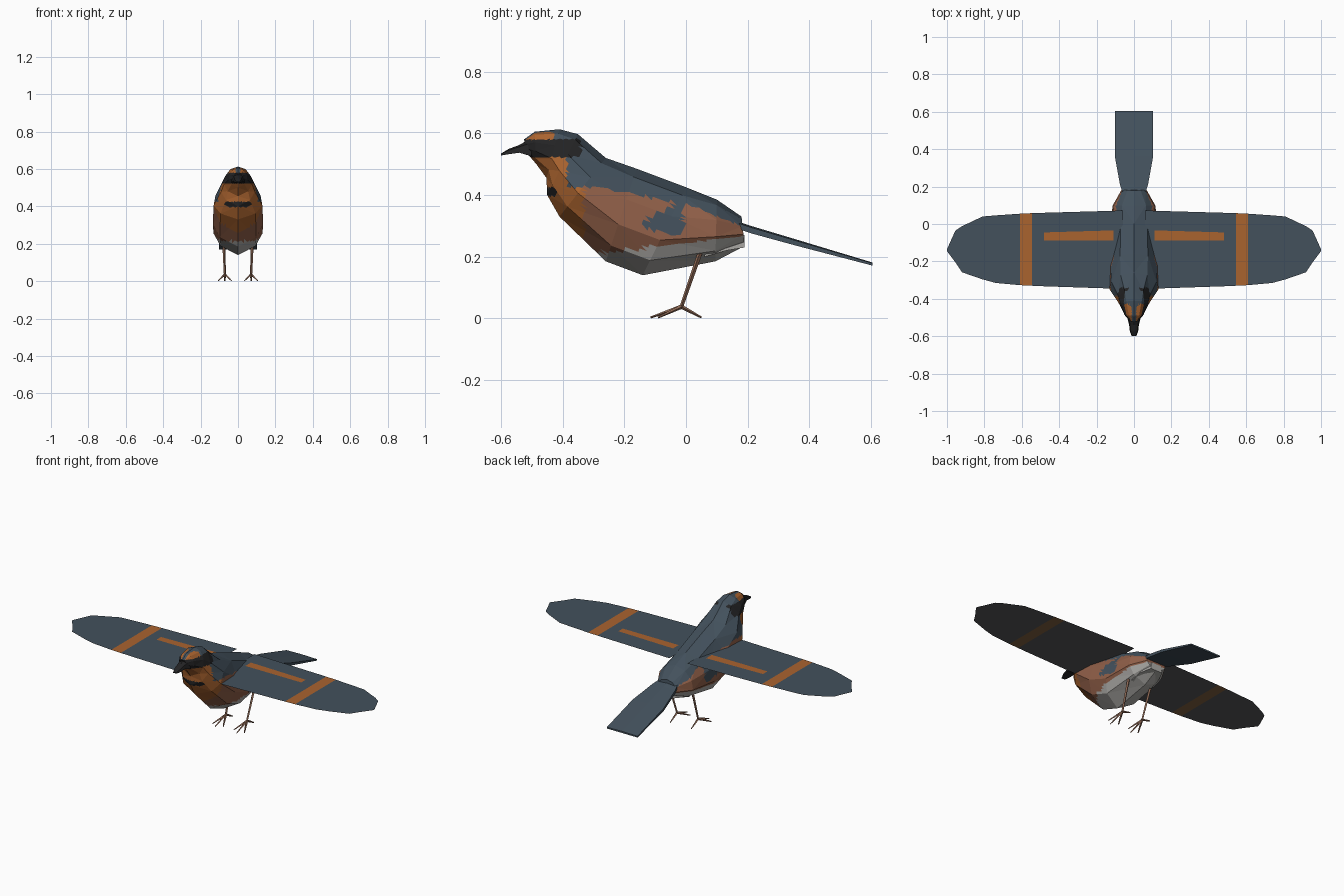
import bpy, bmesh, math
from mathutils import Vector

if "Cube" in bpy.data.objects:
    bpy.data.objects.remove(bpy.data.objects["Cube"])


def material(name, rgb):
    m = bpy.data.materials.new(name)
    m.diffuse_color = (*rgb, 1)
    m.use_nodes = True
    m.node_tree.nodes["Principled BSDF"].inputs["Base Color"].default_value = m.diffuse_color
    return m


BLUE = material("slate blue", (0.056, 0.082, 0.108))
ORANGE = material("orange", (0.40, 0.125, 0.028))
RUST = material("rust brown", (0.28, 0.115, 0.065))
BLACK = material("black", (0.017, 0.017, 0.018))
WHITE = material("pale grey", (0.42, 0.41, 0.39))
LEG = material("leg brown", (0.27, 0.14, 0.09))
GREY = material("wing underside grey", (0.09, 0.09, 0.095))
OLIVE = material("underside stripe brown", (0.22, 0.12, 0.05))


def make(name, bm, mats, recalc=True):
    if recalc:
        bmesh.ops.recalc_face_normals(bm, faces=bm.faces)
    me = bpy.data.meshes.new(name)
    bm.to_mesh(me)
    bm.free()
    for m in mats:
        me.materials.append(m)
    ob = bpy.data.objects.new(name, me)
    bpy.context.collection.objects.link(ob)
    return ob


def loft(bm, rings):
    """Skin a list of closed rings and cap both ends."""
    vs = [[bm.verts.new(p) for p in r] for r in rings]
    n = len(vs[0])
    for a, b in zip(vs, vs[1:]):
        for i in range(n):
            j = (i + 1) % n
            bm.faces.new((a[i], a[j], b[j], b[i]))
    bm.faces.new(vs[0])
    bm.faces.new(vs[-1][::-1])


def tilted_ring(yt, zt, yb, zb, hw):
    """Body section hung between a back point and a belly point."""
    prof = [(0, 0), (0.09, 0.55), (0.33, 0.93), (0.6, 1), (0.83, 0.72), (1, 0)]
    half = [(hw * w, yt + (yb - yt) * t, zt + (zb - zt) * t) for t, w in prof]
    return half + [(-x, y, z) for x, y, z in half[-2:0:-1]]


# Body and head: back point (y, z), belly point (y, z), half width
stations = [
    (-0.525, 0.580, -0.515, 0.535, 0.022),
    (-0.490, 0.605, -0.485, 0.500, 0.050),
    (-0.410, 0.613, -0.452, 0.455, 0.075),
    (-0.350, 0.597, -0.450, 0.400, 0.090),
    (-0.260, 0.520, -0.410, 0.330, 0.130),
    (-0.160, 0.485, -0.260, 0.185, 0.135),
    (0.000, 0.425, -0.140, 0.140, 0.130),
    (0.100, 0.385, 0.095, 0.185, 0.115),
    (0.180, 0.330, 0.190, 0.235, 0.065),
]


def plumage(c):
    """Plumage colour index from position."""
    x, y, z = abs(c.x), c.y, c.z
    if y < -0.42 and 0.395 < z < 0.425:
        return 3                                    # neck band
    if y < -0.28:
        line = 0.425
    else:
        line = 0.425 - 0.2 * (y + 0.28) if y < 0 else 0.369 - 0.38 * y
    if z > line:
        if y < -0.34 and 0.522 < z < 0.58:
            return 3                                # eye mask
        if y < -0.43 and 0.58 <= z < 0.604 and x > 0.012:
            return 1                                # brow
        if y < -0.385 and z <= 0.522:
            return 1                                # throat
        return 0
    if z < 0.245 + 0.12 * y and y > -0.28:
        return 4                                    # belly
    if -0.16 < y < -0.01 and 0.3 - 0.24 * (y + 0.16) < z < 0.3 + 0.55 * (y + 0.16):
        return 0                                    # flank patch
    return 1 if y < -0.33 else 2


bm = bmesh.new()
loft(bm, [tilted_ring(*s) for s in stations])
bmesh.ops.triangulate(bm, faces=bm.faces)
bmesh.ops.subdivide_edges(bm, edges=bm.edges, cuts=5, use_grid_fill=True)
for f in bm.faces:
    f.material_index = plumage(f.calc_center_median())
make("body", bm, [BLUE, ORANGE, RUST, BLACK, WHITE])

# Beak: y, top z, bottom z, half width
bm = bmesh.new()
rings = []
for y, zt, zb, w in [(-0.50, 0.585, 0.525, 0.036), (-0.54, 0.562, 0.537, 0.026),
                     (-0.575, 0.549, 0.532, 0.022), (-0.60, 0.534, 0.528, 0.012)]:
    zm = (zt + zb) / 2
    rings.append([(0, y, zt), (w * .8, y, zm + (zt - zm) * .5), (w, y, zb),
                  (-w, y, zb), (-w * .8, y, zm + (zt - zm) * .5)])
loft(bm, rings)
make("beak", bm, [BLACK])

# Tail: y, centre z, half width, half thickness
bm = bmesh.new()
rings = []
for y, z, w, t in [(0.15, 0.308, 0.055, 0.012), (0.21, 0.288, 0.075, 0.012),
                   (0.36, 0.245, 0.102, 0.010), (0.605, 0.176, 0.102, 0.005)]:
    rings.append([(-w, y, z - t), (w, y, z - t), (w, y, z + t * .6),
                  (0, y, z + t), (-w, y, z + t * .6)])
loft(bm, rings)
make("tail", bm, [BLUE])

# Undertail feathers
bm = bmesh.new()
loft(bm, [[(-w, y, zb), (w, y, zb), (w * .8, y, zt), (-w * .8, y, zt)]
          for y, zt, zb, w in [(0.06, 0.26, 0.20, 0.07), (0.13, 0.275, 0.22, 0.065),
                               (0.19, 0.27, 0.23, 0.04)]])
make("undertail", bm, [WHITE])

# Wing sheets: x, leading edge y, trailing edge y
wing = [(0.06, -0.347, 0.072), (0.48, -0.333, 0.06), (0.545, -0.330, 0.058),
        (0.61, -0.327, 0.055), (0.74, -0.315, 0.046), (0.81, -0.296, 0.040),
        (0.92, -0.258, -0.012), (0.955, -0.205, -0.035), (1.0, -0.145, -0.135)]


def wing_sheet(name, side, z, up, mats):
    bm = bmesh.new()
    cols = [[bm.verts.new((side * x, y, z)) for y in (a, b)] for x, a, b in wing]
    for i, (p, q) in enumerate(zip(cols, cols[1:])):
        f = bm.faces.new((p[0], q[0], q[1], p[1]))
        f.material_index = 1 if i == 2 else 0
        f.normal_update()
        if f.normal.z * up < 0:
            f.normal_flip()
    make(name, bm, mats, recalc=False)


def limb(bm, a, b, r1, r2):
    """Tapered four-sided stick."""
    a, b = Vector(a), Vector(b)
    q = (b - a).to_track_quat('Z', 'Y')
    loft(bm, [[p + q @ Vector((r * math.cos(k * math.pi / 2), r * math.sin(k * math.pi / 2), 0))
               for k in range(4)] for p, r in ((a, r1), (b, r2))])


for side, label in ((1, "right"), (-1, "left")):
    wing_sheet(label + "_wing_top", side, 0.402, 1, [BLUE, ORANGE])
    wing_sheet(label + "_wing_underside", side, 0.400, -1, [GREY, OLIVE])

    # Long inner wing bar
    bm = bmesh.new()
    f = bm.faces.new([bm.verts.new((side * x, y, 0.405)) for x, y in
                      ((0.11, -0.087), (0.48, -0.087), (0.48, -0.045), (0.11, -0.034))])
    f.normal_update()
    if f.normal.z < 0:
        f.normal_flip()
    make(label + "_wing_bar", bm, [ORANGE], recalc=False)

    # Leg with three front toes and one back toe
    bm = bmesh.new()
    ankle = (side * 0.07, -0.015, 0.038)
    limb(bm, (side * 0.078, 0.055, 0.24), ankle, 0.008, 0.006)
    for tx, ty in ((0.035, -0.09), (0.072, -0.115), (0.105, -0.09), (0.07, 0.05)):
        limb(bm, ankle, (side * tx, ty, 0.003), 0.007, 0.003)
    make(label + "_leg", bm, [LEG])
